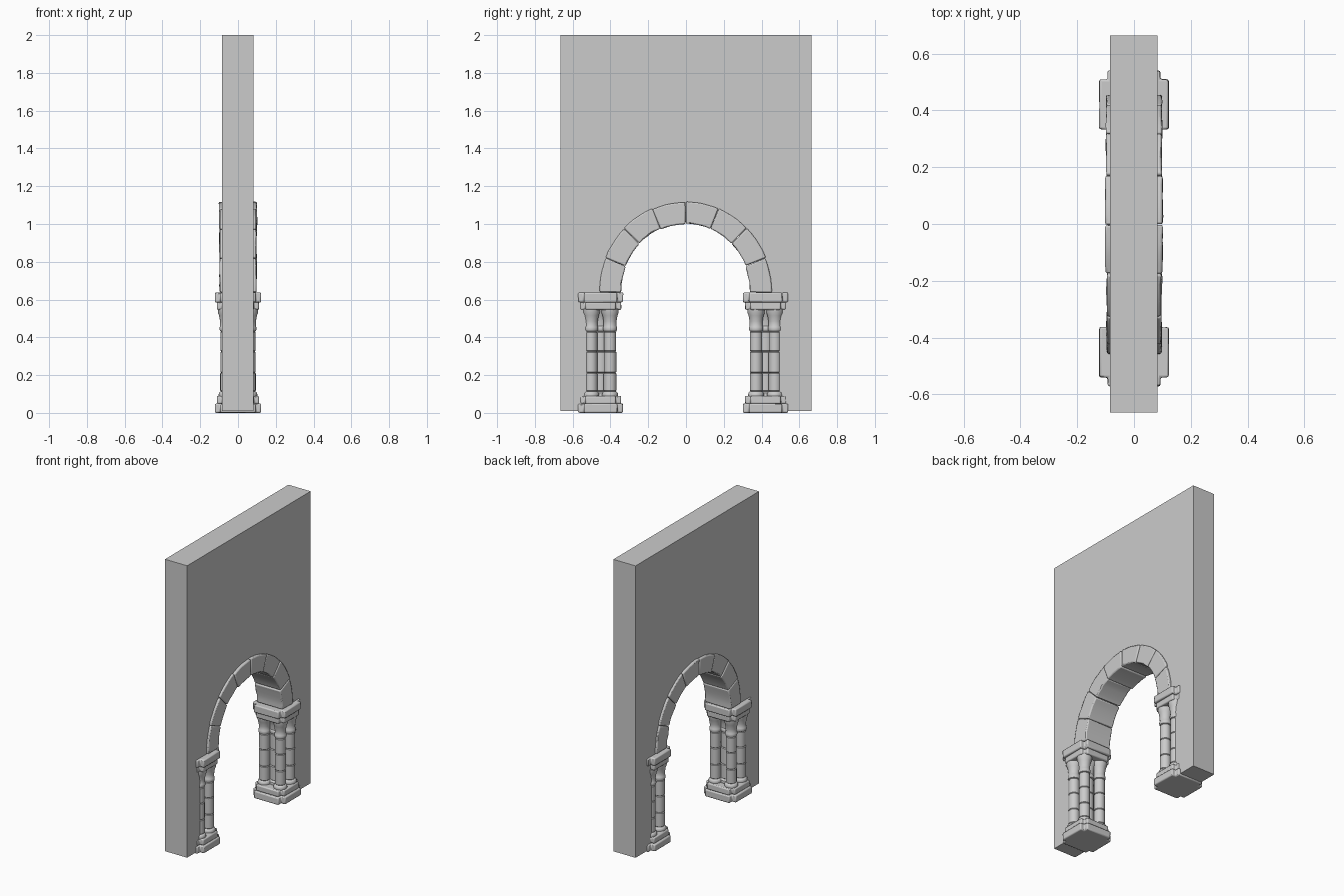
import bpy, bmesh, math, random
from mathutils import Vector

if "Cube" in bpy.data.objects:
    bpy.data.objects.remove(bpy.data.objects["Cube"])

random.seed(4)
ARCH_Y, SPRING = -0.003, 0.637


def finish(name, bm, bevel=0.0, smooth=True):
    bmesh.ops.recalc_face_normals(bm, faces=bm.faces)
    me = bpy.data.meshes.new(name)
    bm.to_mesh(me)
    bm.free()
    ob = bpy.data.objects.new(name, me)
    bpy.context.collection.objects.link(ob)
    if bevel:
        m = ob.modifiers.new("worn_edges", 'BEVEL')
        m.width, m.segments, m.limit_method = bevel, 2, 'ANGLE'
        m.angle_limit = math.radians(40)
    if smooth:
        bpy.ops.object.select_all(action='DESELECT')
        ob.select_set(True)
        bpy.context.view_layer.objects.active = ob
        bpy.ops.object.shade_smooth_by_angle(angle=math.radians(40))
    return ob


def prism(name, pts, axis, a, b, bevel=0.0, jitter=0.0, smooth=True):
    """Extrude a flat outline from a to b along x (yz outline) or z (xy outline)."""
    bm = bmesh.new()

    def place(p, h):
        return Vector((h, p[0], p[1])) if axis == 'x' else Vector((p[0], p[1], h))
    lo = [bm.verts.new(place(p, a)) for p in pts]
    hi = [bm.verts.new(place(p, b)) for p in pts]
    bm.faces.new(lo)
    bm.faces.new(hi)
    n = len(pts)
    for i in range(n):
        bm.faces.new((lo[i], lo[(i + 1) % n], hi[(i + 1) % n], hi[i]))
    for v in bm.verts:
        v.co += Vector([random.uniform(-jitter, jitter) for _ in range(3)])
        v.co.z = max(v.co.z, 0)
    return finish(name, bm, bevel, smooth)


def lathe(name, x, y, profile, sides=18):
    bm = bmesh.new()
    rings = []
    for r, z in profile:
        rings.append([bm.verts.new((x + r * math.cos(2 * math.pi * k / sides),
                                    y + r * math.sin(2 * math.pi * k / sides), z))
                      for k in range(sides)])
    for p, q in zip(rings, rings[1:]):
        for k in range(sides):
            j = (k + 1) % sides
            bm.faces.new((p[k], p[j], q[j], q[k]))
    bm.faces.new(rings[0])
    bm.faces.new(rings[-1])
    return finish(name, bm)


def ellipse(t, ry, rz):
    return (ARCH_Y + ry * math.cos(t), SPRING + rz * math.sin(t))


# wall with an arched opening, its edge hidden inside the stonework
arc = [ellipse(math.pi * (1 - i / 32), 0.405, 0.425) for i in range(33)]
wall_outline = ([(-0.665, 2.0), (-0.665, 0.01), (-0.495, 0.01), (-0.495, 0.61), (-0.408, 0.61)]
                + arc + [(0.402, 0.61), (0.465, 0.61), (0.465, 0.01), (0.665, 0.01), (0.665, 2.0)])
prism("wall", wall_outline, 'x', -0.085, 0.082, smooth=False)

# eight arch stones
for i in range(8):
    gap = 0.0025
    t0 = math.pi * i / 8 + gap
    t1 = math.pi * (i + 1) / 8 - gap
    d = random.uniform(-0.003, 0.003)
    ts = [t0 + (t1 - t0) * k / 5 for k in range(6)]
    outline = ([ellipse(t, 0.458 + d, 0.479 + d) for t in ts]
               + [ellipse(t, 0.343 + d, 0.364 + d) for t in reversed(ts)])
    w = 0.101 if i in (3, 4) else 0.097 + random.uniform(-0.002, 0.002)
    prism("arch_stone", outline, 'x', -w, w, 0.007, 0.0015)


# cross-shaped slab outline
def cross(cy, s):
    a, b, c, d = 0.122 * s, 0.088 * s, 0.093 * s, 0.119 * s
    q = [(a, b), (c, b), (c, d)]
    right = [(x, -y) for x, y in reversed(q)] + q
    return [(x, cy + y) for x, y in right] + [(-x, cy + y) for x, y in reversed(right)]


# shaft profile with drum joints, foot ring and flared capital
shaft = [(0.041, 0.085), (0.043, 0.093), (0.041, 0.106), (0.035, 0.112)]
for z0, z1, r in ((0.114, 0.212, 0.034), (0.212, 0.325, 0.0335), (0.325, 0.43, 0.033)):
    shaft += [(r - 0.004, z0), (r, z0 + 0.004), (r, z1 - 0.004), (r - 0.004, z1)]
shaft += [(0.035, 0.433), (0.038, 0.442), (0.037, 0.455), (0.034, 0.460), (0.035, 0.485),
          (0.040, 0.515), (0.046, 0.530), (0.047, 0.550)]

# two piers: slabs, four shafts and a core shaft
for side, cy in (("left", -0.452), ("right", 0.421)):
    for part, z0, z1, s in (("plinth", 0.0, 0.049, 1.0), ("base_step", 0.048, 0.09, 0.91),
                            ("capital_step", 0.546, 0.587, 0.91),
                            ("capital_slab", 0.585, 0.637, 1.0)):
        prism(f"{side}_{part}", cross(cy, s), 'z', z0, z1, 0.007, 0.0015)
    for sx in (-1, 1):
        for sy in (-1, 1):
            lathe(f"{side}_shaft", sx * 0.060, cy + sy * 0.050, shaft)
    lathe(f"{side}_core_shaft", 0, cy, [(r * 1.3, z) for r, z in shaft])
